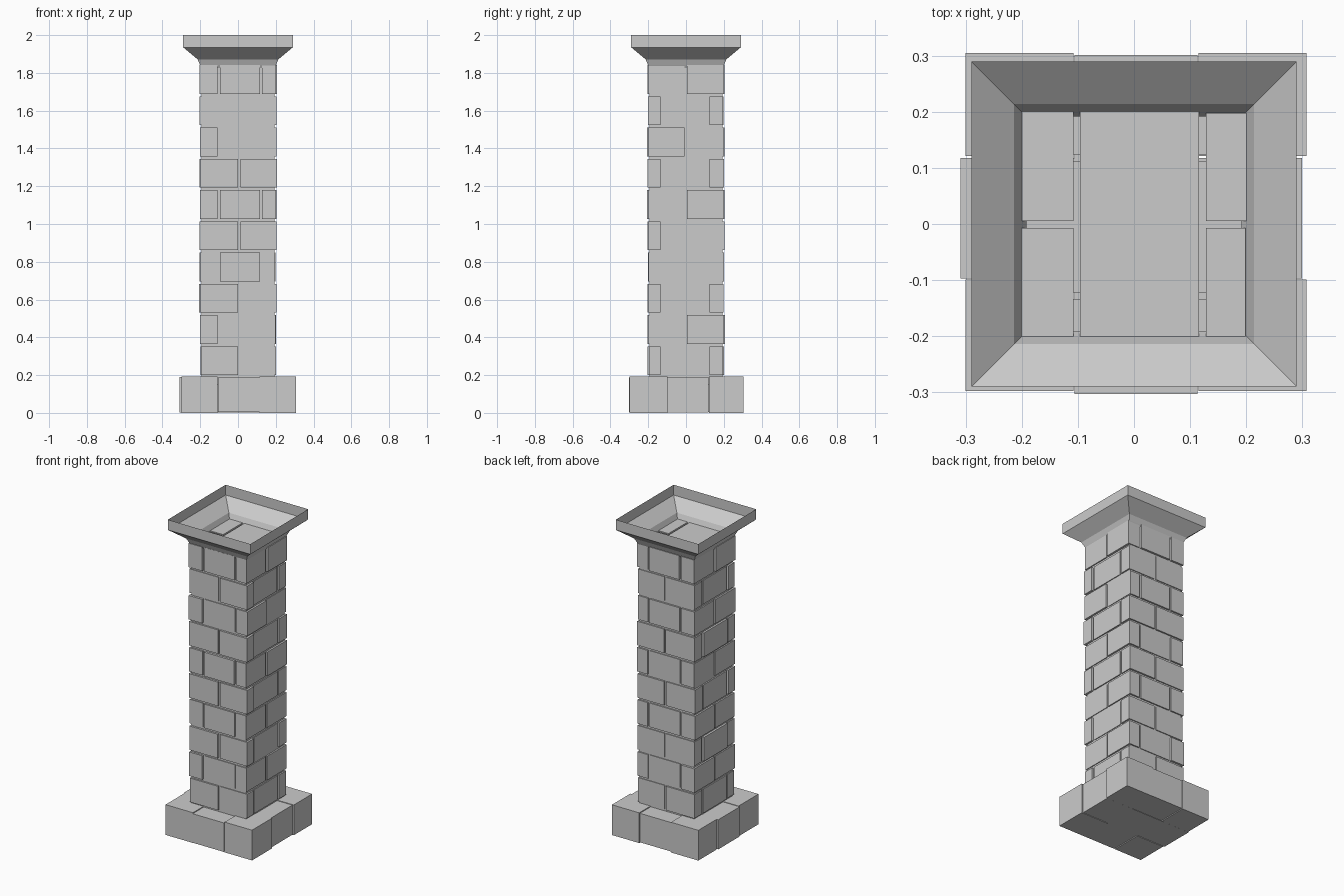
import bpy, bmesh, random

random.seed(7)
if "Cube" in bpy.data.objects:
    bpy.data.objects.remove(bpy.data.objects["Cube"])

stone = bpy.data.materials.new("grey_stone")
stone.use_nodes = True
stone.diffuse_color = (0.6, 0.6, 0.6, 1)
stone.node_tree.nodes["Principled BSDF"].inputs["Base Color"].default_value = (0.6, 0.6, 0.6, 1)


def finish(bm, name):
    mesh = bpy.data.meshes.new(name)
    bm.to_mesh(mesh)
    bm.free()
    mesh.materials.append(stone)
    obj = bpy.data.objects.new(name, mesh)
    bpy.context.collection.objects.link(obj)
    return obj


def add_block(bm, xs, ys, zs):
    """Axis-aligned block from its three ranges."""
    verts = bmesh.ops.create_cube(bm, size=1)["verts"]
    for v in verts:
        for i, (lo, hi) in enumerate((xs, ys, zs)):
            v.co[i] = hi if v.co[i] > 0 else lo


def outer():
    """Slightly uneven distance of a brick face from the axis."""
    return random.uniform(0.196, 0.206)


# Shaft and flared cap: one open square sheet
bm = bmesh.new()
profile = [(0.192, 0.15), (0.192, 1.825), (0.2, 1.84), (0.214, 1.872),
           (0.29, 1.935), (0.29, 2.0)]
rings = [[bm.verts.new((sx * r, sy * r, z))
          for sx, sy in ((-1, -1), (1, -1), (1, 1), (-1, 1))] for r, z in profile]
for low, high in zip(rings, rings[1:]):
    for i in range(4):
        j = (i + 1) % 4
        bm.faces.new((low[i], low[j], high[j], high[i]))
finish(bm, "shaft_and_flared_cap")

# Brick courses: four corner bricks round a through-bar, turned every other row
GAP = 0.006
for row in range(10):
    bm = bmesh.new()
    z = 0.2 + row * 0.1655
    zs = (z, z + 0.152)
    turned = row % 2 == 0
    cut_low, cut_high, mid = (-0.128, 0.118, 0.007) if turned else (-0.102, 0.122, -0.001)

    def brick(across, along):
        add_block(bm, *((along, across) if turned else (across, along)), zs)

    brick((cut_low + GAP, cut_high - GAP), (-outer(), outer()))
    for lengths in ("near", "far"):
        for side in ("low", "high"):
            across = (-outer(), cut_low - GAP) if side == "low" else (cut_high + GAP, outer())
            along = (-outer(), mid - GAP) if lengths == "near" else (mid + GAP, outer())
            brick(across, along)
    finish(bm, f"brick_course_{row + 1}")

# Plinth: two crossing bars and four corner blocks
bm = bmesh.new()
add_block(bm, (-0.309, 0.299), (-0.097, 0.118), (0.002, 0.19))
add_block(bm, (-0.106, 0.113), (-0.303, 0.301), (0.004, 0.188))
for xs in ((-0.3, -0.108), (0.115, 0.307)):
    for ys in ((-0.298, -0.099), (0.121, 0.305)):
        add_block(bm, xs, ys, (0, 0.192))
finish(bm, "plinth_blocks")
